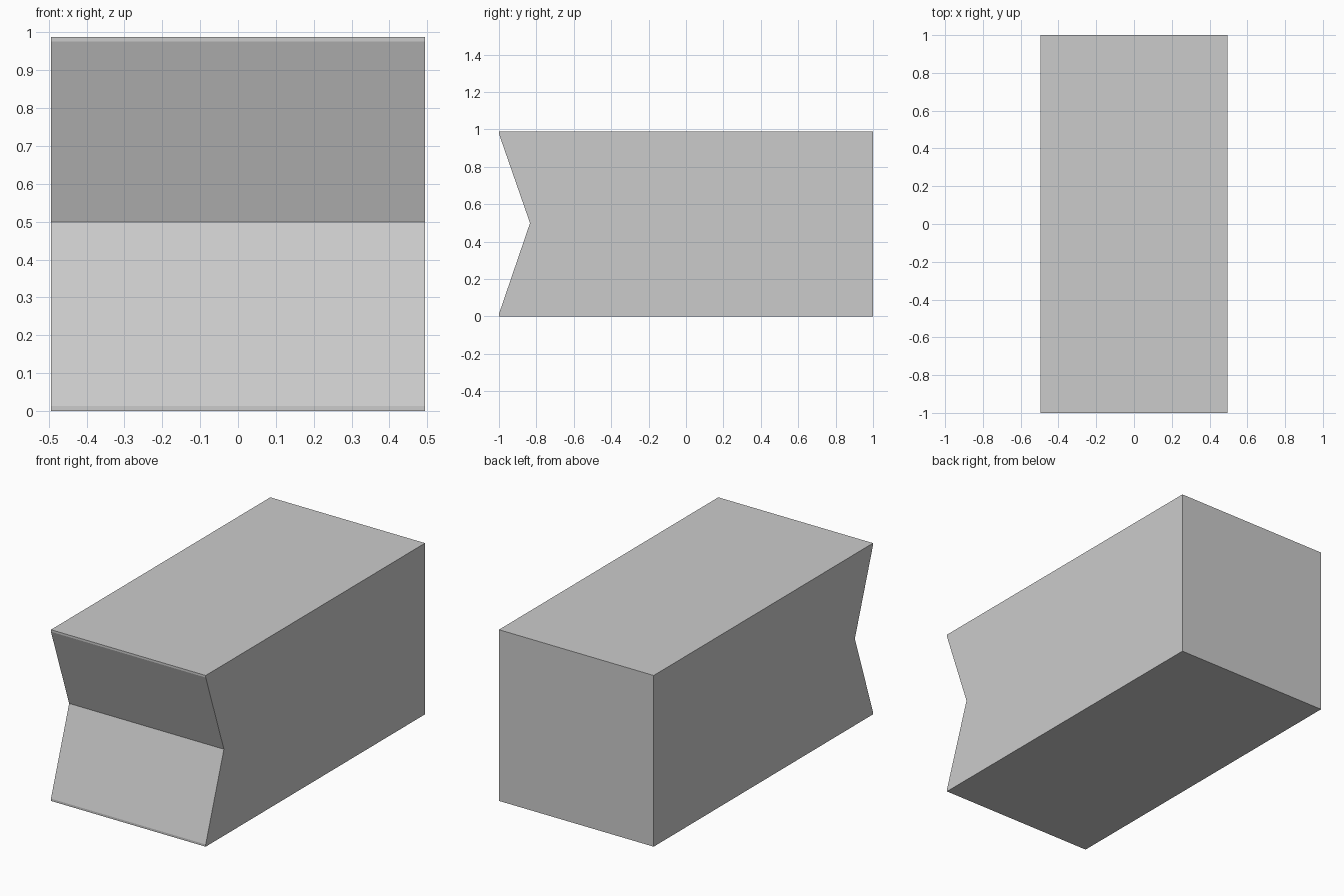
import bpy, bmesh

if "Cube" in bpy.data.objects:
    bpy.data.objects.remove(bpy.data.objects["Cube"])

HALF_WIDTH = 0.494
HEIGHT = 0.988

# Side profile (y, z): long block with a V notch and thin lips at the front
profile = [(1, 0), (1, HEIGHT), (-1, HEIGHT), (-1, HEIGHT - 0.012),
           (-0.834, 0.499), (-1, 0.013), (-1, 0)]

# Extrude the profile across the width
bm = bmesh.new()
face = bm.faces.new([bm.verts.new((-HALF_WIDTH, y, z)) for y, z in profile])
result = bmesh.ops.extrude_face_region(bm, geom=[face], use_keep_orig=True)
new_verts = [g for g in result["geom"] if isinstance(g, bmesh.types.BMVert)]
bmesh.ops.translate(bm, verts=new_verts, vec=(2 * HALF_WIDTH, 0, 0))
bmesh.ops.recalc_face_normals(bm, faces=bm.faces)

mesh = bpy.data.meshes.new("notched_block")
bm.to_mesh(mesh)
bm.free()
block = bpy.data.objects.new("notched_block", mesh)
bpy.context.collection.objects.link(block)
